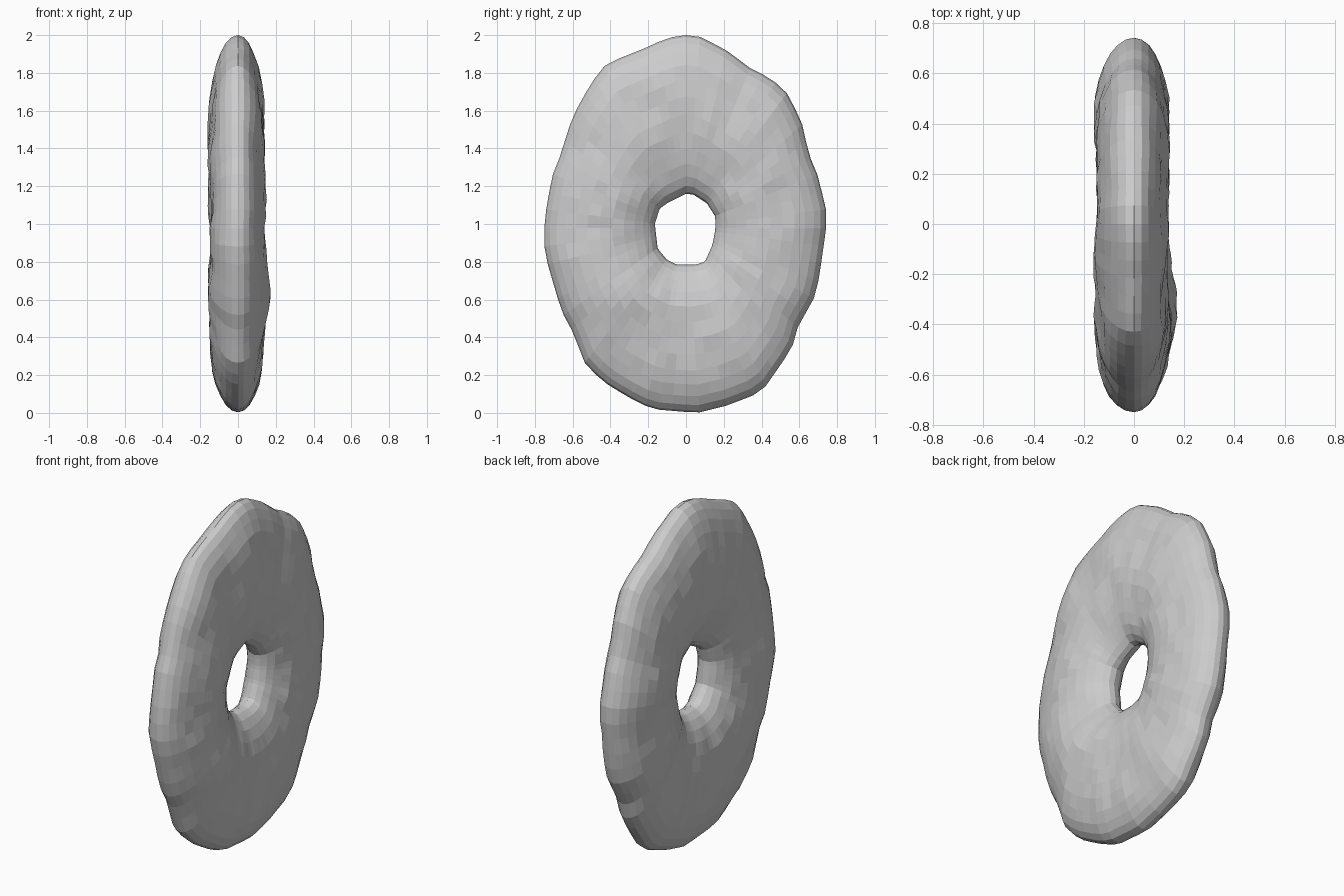
import bpy, bmesh, math
from mathutils import Vector, noise

if "Cube" in bpy.data.objects:
    bpy.data.objects.remove(bpy.data.objects["Cube"], do_unlink=True)

MAJOR, MINOR = 64, 28
LEFT_DEPTH, RIGHT_DEPTH = 0.136, 0.15

# Uneven outer rim and hole outlines, clockwise from the top, as (y, z)
RIM = [(0, 2), (.08, 1.99), (.23, 1.91), (.33, 1.83), (.45, 1.77), (.53, 1.7),
       (.61, 1.55), (.65, 1.37), (.7, 1.25), (.75, 1.04), (.72, .82), (.69, .63),
       (.59, .45), (.56, .34), (.4, .11), (.22, .04), (.06, 0), (-.18, .02),
       (-.3, .08), (-.43, .16), (-.53, .25), (-.6, .43), (-.66, .54), (-.75, .85),
       (-.75, 1.02), (-.71, 1.25), (-.67, 1.35), (-.6, 1.57), (-.5, 1.75),
       (-.42, 1.85), (-.22, 1.93), (-.1, 1.985)]
HOLE = [(0, 1.16), (.04, 1.155), (.11, 1.11), (.155, 1.04), (.155, .97), (.14, .89),
        (.1, .8), (.05, .785), (-.05, .785), (-.1, .81), (-.15, .87), (-.165, 1),
        (-.14, 1.08), (-.1, 1.11)]
CENTRE = Vector((0, 0.98))


def outline_point(outline, angle):
    """Point where a ray from the centre crosses a closed outline."""
    ray = Vector((0.75 * math.sin(angle), math.cos(angle)))
    points = [Vector(p) - CENTRE for p in outline]
    for a, b in zip(points, points[1:] + points[:1]):
        edge = b - a
        det = ray.cross(edge)
        if abs(det) < 1e-9:
            continue
        reach, along = a.cross(edge) / det, a.cross(ray) / det
        if reach > 0 and -1e-6 <= along <= 1 + 1e-6:
            return CENTRE + ray * reach
    return CENTRE + ray


def depth(side, y, z):
    """Half thickness with the lumps of the surface, separate on each side."""
    broad = noise.noise(Vector((side * 5, y * 4, z * 4)))
    fine = noise.noise(Vector((side * 15, y * 11, z * 11)))
    lumps = 0.018 * broad + 0.01 * fine
    if side < 0:
        return RIGHT_DEPTH * -1 - lumps
    # Swelling low on the left side, towards the front
    swell = 0.03 * math.exp(-((y + 0.35) ** 2 + (z - 0.65) ** 2) / 0.05)
    return LEFT_DEPTH + lumps + swell


# Ring body: flattened oval sections swept round the two outlines
bm = bmesh.new()
rings = []
for i in range(MAJOR):
    angle = math.tau * i / MAJOR
    outer, inner = outline_point(RIM, angle), outline_point(HOLE, angle)
    ring = []
    for j in range(MINOR):
        turn = math.tau * j / MINOR
        y, z = inner.lerp(outer, 0.5 + 0.5 * math.cos(turn))
        side = 1 if math.sin(turn) > 0 else -1
        x = abs(math.sin(turn)) * depth(side, y, z)
        ring.append(bm.verts.new((x, y, z)))
    rings.append(ring)
for i in range(MAJOR):
    a, b = rings[i], rings[(i + 1) % MAJOR]
    for j in range(MINOR):
        k = (j + 1) % MINOR
        bm.faces.new((a[j], b[j], b[k], a[k]))
bmesh.ops.recalc_face_normals(bm, faces=bm.faces)
mesh = bpy.data.meshes.new("lumpy_ring")
bm.to_mesh(mesh)
bm.free()
ring_body = bpy.data.objects.new("lumpy_ring", mesh)
bpy.context.collection.objects.link(ring_body)

# Plain light grey surface
grey = bpy.data.materials.new("light_grey")
grey.use_nodes = True
colour = (0.6, 0.6, 0.6, 1)
grey.diffuse_color = colour
grey.node_tree.nodes["Principled BSDF"].inputs["Base Color"].default_value = colour
mesh.materials.append(grey)
